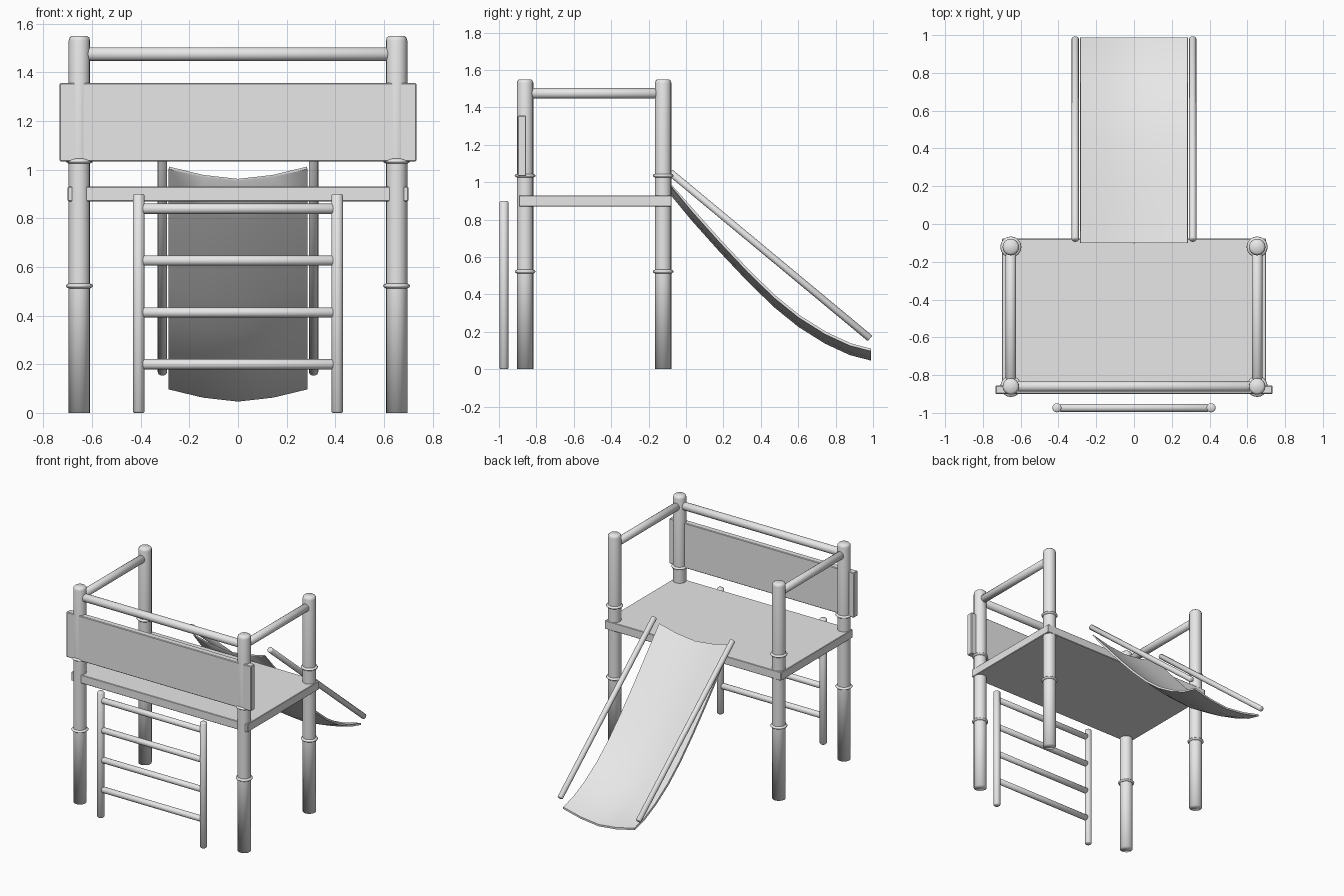
import bpy, bmesh, math
from mathutils import Vector

if "Cube" in bpy.data.objects:
    bpy.data.objects.remove(bpy.data.objects["Cube"], do_unlink=True)

GREY = (0.8, 0.8, 0.8, 1)
mat = bpy.data.materials.new("light grey")
mat.use_nodes = True
mat.diffuse_color = GREY
mat.node_tree.nodes["Principled BSDF"].inputs["Base Color"].default_value = GREY


def finish(name, bm, angle=None):
    """Turn a bmesh into a shaded object; no angle means smooth everywhere."""
    bmesh.ops.recalc_face_normals(bm, faces=bm.faces)
    mesh = bpy.data.meshes.new(name)
    bm.to_mesh(mesh)
    bm.free()
    mesh.materials.append(mat)
    obj = bpy.data.objects.new(name, mesh)
    bpy.context.collection.objects.link(obj)
    bpy.ops.object.select_all(action="DESELECT")
    obj.select_set(True)
    bpy.context.view_layer.objects.active = obj
    if angle is None:
        bpy.ops.object.shade_smooth()
    else:
        bpy.ops.object.shade_smooth_by_angle(angle=math.radians(angle))
    return obj


def lathe(name, start, end, profile, sides=16, angle=None):
    """Round bar from start to end; profile is (distance, radius) pairs."""
    start, end = Vector(start), Vector(end)
    turn = (end - start).to_track_quat("Z", "Y")
    bm = bmesh.new()
    rings = []
    for d, r in profile:
        ring = []
        for i in range(sides):
            a = 2 * math.pi * i / sides
            ring.append(bm.verts.new(start + turn @ Vector((r * math.cos(a), r * math.sin(a), d))))
        rings.append(ring)
    for low, high in zip(rings, rings[1:]):
        for i in range(sides):
            j = (i + 1) % sides
            bm.faces.new((low[i], low[j], high[j], high[i]))
    bm.faces.new(rings[0][::-1])
    bm.faces.new(rings[-1])
    return finish(name, bm, angle)


def bar(name, start, end, r, chamfer):
    """Straight bar with chamfered ends."""
    n = (Vector(end) - Vector(start)).length
    profile = [(0, r - chamfer), (chamfer, r), (n - chamfer, r), (n, r - chamfer)]
    return lathe(name, start, end, profile, angle=50)


def box(name, low, high, bevel):
    bm = bmesh.new()
    bmesh.ops.create_cube(bm, size=1)
    for v in bm.verts:
        v.co = [(a + b) / 2 + c * (b - a) for a, b, c in zip(low, high, v.co)]
    bmesh.ops.bevel(bm, geom=bm.edges[:], offset=bevel, segments=1, affect="EDGES")
    return finish(name, bm, 30)


POST_X, FRONT_Y, BACK_Y, POST_R, TOP = 0.652, -0.86, -0.122, 0.044, 1.55

# Corner posts with two collars each
for side, x in (("left", POST_X), ("right", -POST_X)):
    for place, y in (("front", FRONT_Y), ("back", BACK_Y)):
        lathe(f"{place}_{side}_post", (x, y, 0), (x, y, TOP),
              [(0, POST_R), (0.52, POST_R), (1.03, POST_R), (TOP - 0.02, POST_R),
               (TOP - 0.008, POST_R - 0.003), (TOP, POST_R - 0.012)])
        for level, z in (("lower", 0.522), ("upper", 1.035)):
            lathe(f"{place}_{side}_{level}_collar", (x, y, z - 0.01), (x, y, z + 0.01),
                  [(0, POST_R), (0.005, 0.053), (0.01, 0.056), (0.015, 0.053), (0.02, POST_R)])
    # Side guard rail
    bar(f"{side}_top_rail", (x, BACK_Y - 0.035, 1.475), (x, FRONT_Y + 0.035, 1.475), 0.028, 0.008)

# Front guard rail, platform and front panel
bar("front_top_rail", (-0.62, FRONT_Y, 1.475), (0.62, FRONT_Y, 1.475), 0.028, 0.008)
box("platform", (-0.7, -0.892, 0.87), (0.7, -0.078, 0.93), 0.003)
box("front_panel", (-0.733, -0.9, 1.033), (0.733, -0.855, 1.356), 0.004)

# Ladder
LADDER_Y = -0.973
for side, x in (("left", 0.408), ("right", -0.408)):
    bar(f"{side}_ladder_post", (x, LADDER_Y, 0), (x, LADDER_Y, 0.9), 0.024, 0.006)
for i in range(4):
    z = 0.2 + 0.213 * i
    bar(f"ladder_rung_{i + 1}", (-0.402, LADDER_Y, z), (0.402, LADDER_Y, z), 0.021, 0.014)

# Slide: dished cross-section swept along a curve, then thickened
path = [(-0.1, 0.962), (0.04, 0.805), (0.19, 0.637), (0.34, 0.478), (0.48, 0.342),
        (0.61, 0.237), (0.75, 0.149), (0.88, 0.089), (0.988, 0.06)]
section = [(-0.283, 0.05), (-0.142, 0.016), (0, 0), (0.142, 0.016), (0.283, 0.05)]
bm = bmesh.new()
rows = [[bm.verts.new((x, y, z + lift)) for x, lift in section] for y, z in path]
for near, far in zip(rows, rows[1:]):
    for i in range(len(section) - 1):
        bm.faces.new((near[i], near[i + 1], far[i + 1], far[i]))
for f in bm.faces:
    f.normal_update()
# Extrude straight against the surface normal to give the sheet a body
bm.normal_update()
sheet = {v: v.co - v.normal * 0.014 * (1 if v.normal.z > 0 else -1) for v in bm.verts}
for v, co in sheet.items():
    co.y = v.co.y if v in rows[0] or v in rows[-1] else co.y
under = bmesh.ops.extrude_face_region(bm, geom=bm.faces[:], use_keep_orig=True)
copies = [g for g in under["geom"] if isinstance(g, bmesh.types.BMVert)]
targets = {tuple(v.co): co for v, co in sheet.items()}
for v in copies:
    v.co = targets[tuple(v.co)]
finish("slide", bm, 40)

# Slide handrails
for side, x in (("left", 0.311), ("right", -0.311)):
    bar(f"{side}_slide_rail", (x, -0.085, 1.053), (x, 0.984, 0.165), 0.019, 0.004)
